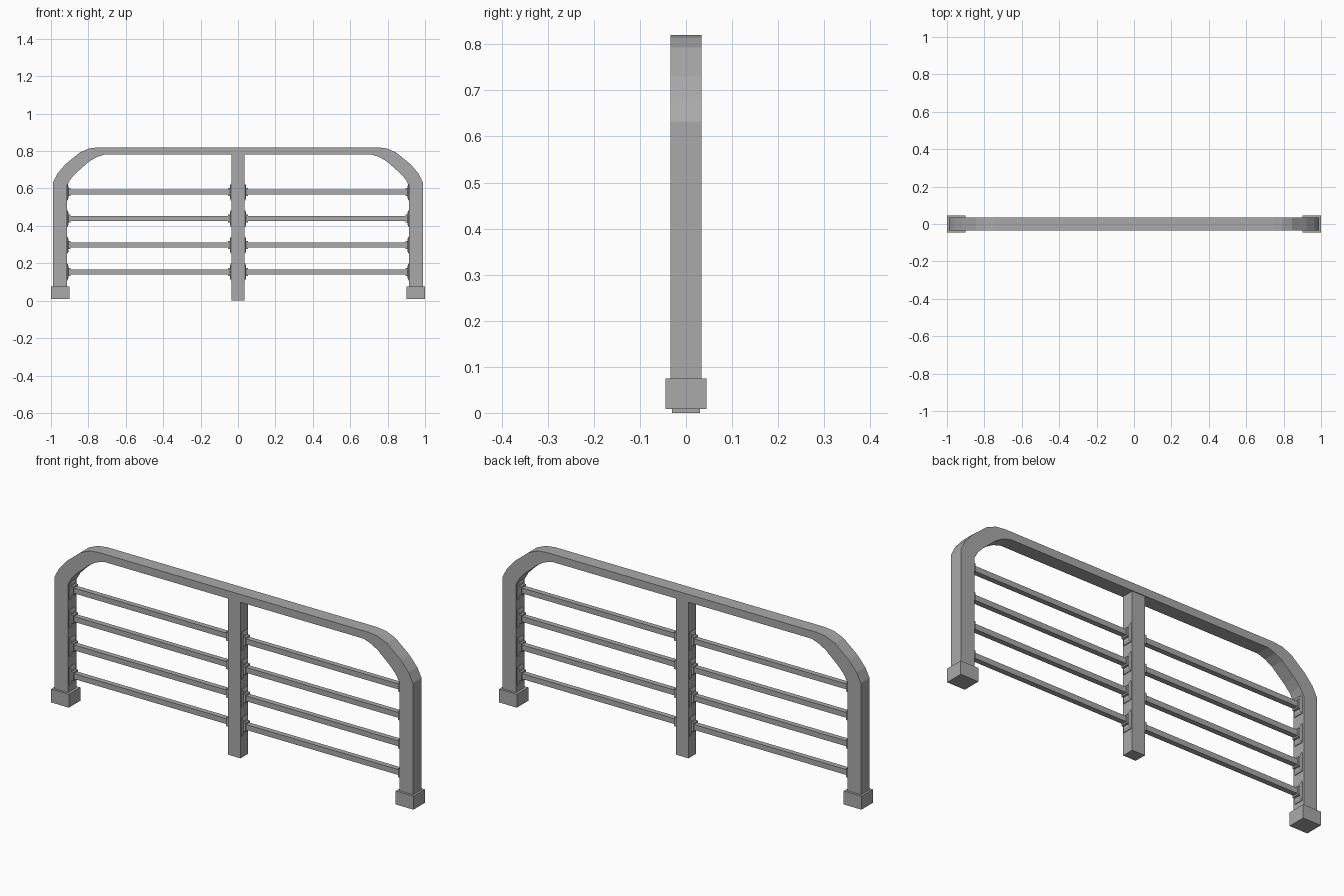
import bpy, bmesh
from mathutils import Matrix

cube = bpy.data.objects.get("Cube")
if cube:
    bpy.data.objects.remove(cube, do_unlink=True)

grey = bpy.data.materials.new("grey metal")
grey.use_nodes = True
colour = (0.4, 0.4, 0.4, 1)
grey.diffuse_color = colour
grey.node_tree.nodes["Principled BSDF"].inputs["Base Color"].default_value = colour


def finish(name, bm):
    bmesh.ops.recalc_face_normals(bm, faces=bm.faces)
    mesh = bpy.data.meshes.new(name)
    bm.to_mesh(mesh)
    bm.free()
    mesh.materials.append(grey)
    obj = bpy.data.objects.new(name, mesh)
    bpy.context.collection.objects.link(obj)
    return obj


def box(name, x0, x1, y, z0, z1):
    """Box spanning x0..x1 and z0..z1, with half depth y."""
    bm = bmesh.new()
    move = Matrix.Translation(((x0 + x1) / 2, 0, (z0 + z1) / 2))
    size = Matrix.Diagonal((abs(x1 - x0), 2 * y, z1 - z0, 1))
    bmesh.ops.create_cube(bm, size=1, matrix=move @ size)
    return finish(name, bm)


def socket_plate(name, x, direction, z):
    """Thin plate with bevelled rim, wide side against the upright."""
    bm = bmesh.new()
    rings = []
    for offset, hy, hz in ((-0.004, 0.024, 0.046), (0.003, 0.024, 0.046), (0.008, 0.019, 0.034)):
        rings.append([bm.verts.new((x + direction * offset, sy * hy, z + sz * hz))
                      for sy, sz in ((-1, -1), (1, -1), (1, 1), (-1, 1))])
    for a, b in zip(rings, rings[1:]):
        for i in range(4):
            j = (i + 1) % 4
            bm.faces.new((a[i], a[j], b[j], b[i]))
    bm.faces.new(rings[0])
    bm.faces.new(rings[-1])
    return finish(name, bm)


# Bent outer frame: left-half profile, mirrored and given depth
outer = [(0.989, 0.04), (0.989, 0.632), (0.965, 0.68), (0.922, 0.73),
         (0.845, 0.793), (0.795, 0.814), (0.745, 0.82)]
inner = [(0.915, 0.04), (0.915, 0.615), (0.893, 0.653), (0.862, 0.686),
         (0.795, 0.745), (0.755, 0.768), (0.715, 0.781)]


def full(side):
    return side + [(-x, z) for x, z in reversed(side)]


bm = bmesh.new()
sections = []
for (ox, oz), (ix, iz) in zip(full(outer), full(inner)):
    sections.append([bm.verts.new(p) for p in (
        (ox, -0.034, oz), (ox, 0.034, oz), (ix, 0.034, iz), (ix, -0.034, iz))])
for a, b in zip(sections, sections[1:]):
    for i in range(4):
        j = (i + 1) % 4
        bm.faces.new((a[i], a[j], b[j], b[i]))
bm.faces.new(sections[0])
bm.faces.new(sections[-1])
finish("bent_frame", bm)

# Middle upright
box("centre_post", -0.035, 0.035, 0.03, 0, 0.79)

for side, s in (("left", 1), ("right", -1)):
    # Foot caps
    box(side + "_foot", s * 0.902, s * 1.0, 0.045, 0.008, 0.075)
    # Rails with their end sockets
    for n, z in enumerate((0.154, 0.297, 0.439, 0.581), 1):
        tag = f"{side}_{n}"
        box("rail_" + tag, s * 0.03, s * 0.92, 0.013, z - 0.0135, z + 0.0135)
        socket_plate("post_plate_" + tag, s * 0.035, s, z)
        socket_plate("leg_plate_" + tag, s * 0.915, -s, z)
        box("post_collar_" + tag, s * 0.036, s * 0.054, 0.019, z - 0.021, z + 0.021)
        box("leg_collar_" + tag, s * 0.896, s * 0.914, 0.019, z - 0.021, z + 0.021)
